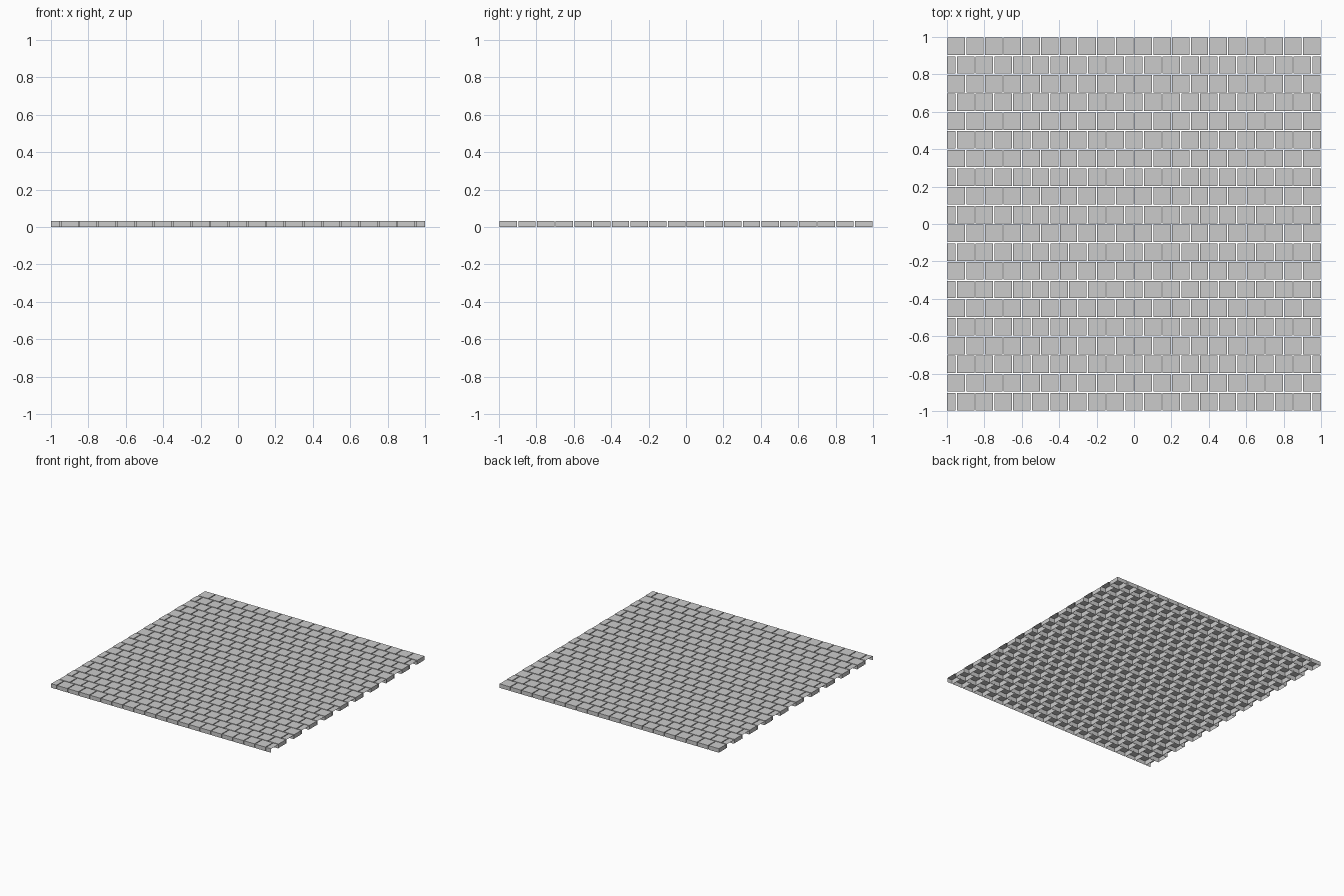
import bpy, bmesh

if "Cube" in bpy.data.objects:
    bpy.data.objects.remove(bpy.data.objects["Cube"])

PITCH = 0.1     # brick size including joint
GAP = 0.007     # open joint between bricks
HEIGHT = 0.033
ROWS = COLS = 20

bm = bmesh.new()


def brick(x0, x1, y0, y1, left=True, right=True):
    """Hollow brick: a top and side walls, open underneath; ends may be open."""
    corners = [(x0, y0), (x1, y0), (x1, y1), (x0, y1)]
    lo = [bm.verts.new((x, y, 0)) for x, y in corners]
    hi = [bm.verts.new((x, y, HEIGHT)) for x, y in corners]
    bm.faces.new(hi)
    for i, keep in enumerate((True, right, True, left)):
        if keep:
            j = (i + 1) % 4
            bm.faces.new((lo[i], lo[j], hi[j], hi[i]))


# Running bond: every other row shifts by half a brick, cut open at the ends
g = GAP / 2
for r in range(ROWS):
    y0 = -1 + r * PITCH
    shifted = r % 2 == 0
    for c in range(COLS + shifted):
        x0 = -1 + c * PITCH - (PITCH / 2 if shifted else 0)
        cut_left = shifted and c == 0
        cut_right = shifted and c == COLS
        brick(-1 if cut_left else x0 + g, 1 if cut_right else x0 + PITCH - g,
              y0 + g, y0 + PITCH - g, not cut_left, not cut_right)

mesh = bpy.data.meshes.new("brick_paving")
bm.to_mesh(mesh)
bm.free()
paving = bpy.data.objects.new("brick_paving", mesh)
bpy.context.collection.objects.link(paving)
